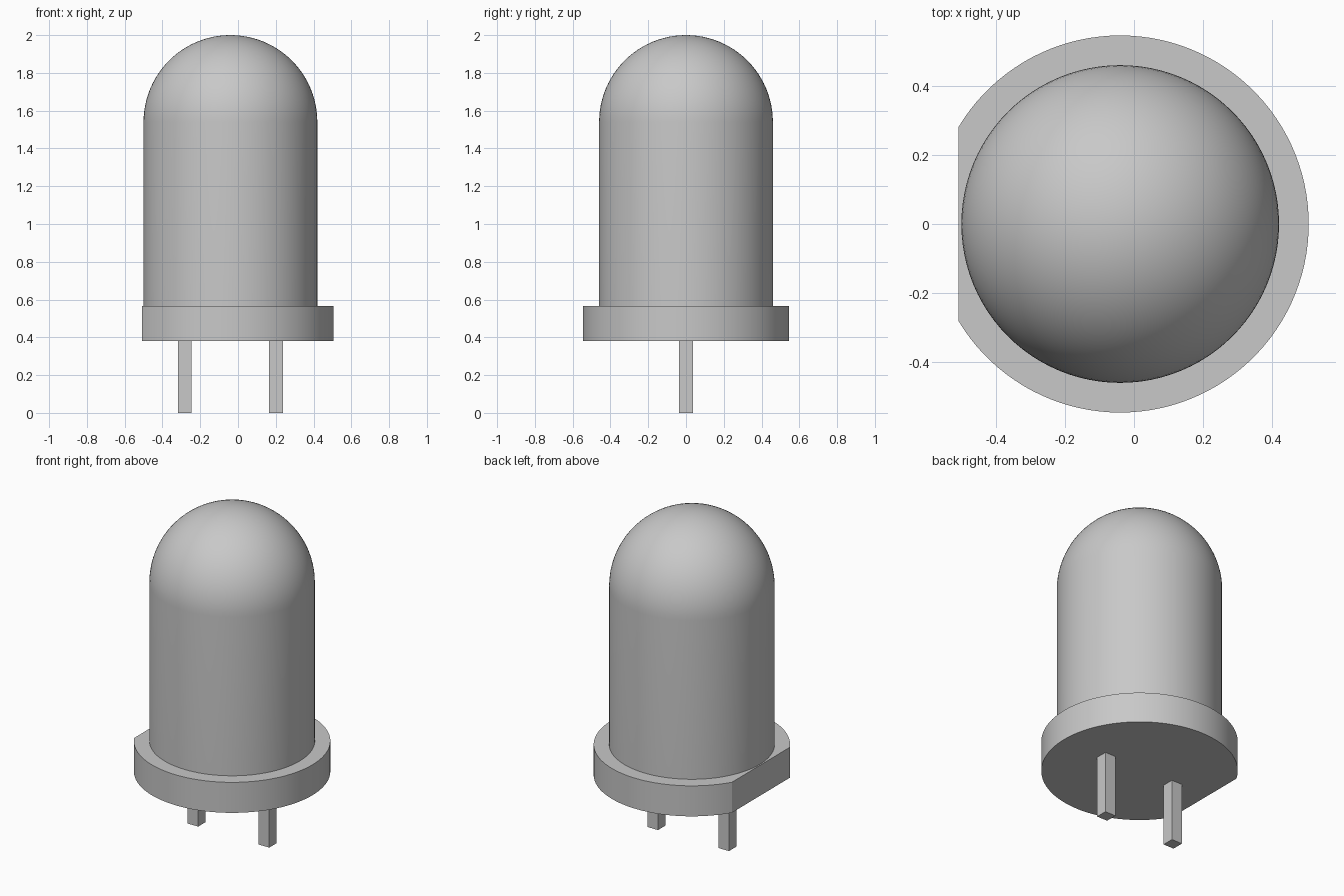
import bpy, bmesh, math

cube = bpy.data.objects.get("Cube")
if cube:
    bpy.data.objects.remove(cube, do_unlink=True)

CX = -0.04                      # axis of the round parts
BULB_R, FLANGE_R = 0.46, 0.546
FLAT_X = -0.508                 # flat cut on the flange rim
PIN_TOP, FLANGE_TOP, TOP = 0.38, 0.567, 2.0
SEGMENTS = 96

grey = bpy.data.materials.new("light grey")
grey.use_nodes = True
colour = (0.58, 0.58, 0.58, 1)
grey.diffuse_color = colour
grey.node_tree.nodes["Principled BSDF"].inputs["Base Color"].default_value = colour


def add_object(name, bm, smooth=False):
    bmesh.ops.recalc_face_normals(bm, faces=bm.faces)
    mesh = bpy.data.meshes.new(name)
    bm.to_mesh(mesh)
    bm.free()
    mesh.materials.append(grey)
    obj = bpy.data.objects.new(name, mesh)
    bpy.context.collection.objects.link(obj)
    if smooth:
        bpy.ops.object.select_all(action="DESELECT")
        obj.select_set(True)
        bpy.context.view_layer.objects.active = obj
        bpy.ops.object.shade_smooth_by_angle(angle=math.radians(30))
    return obj


# Bulb: straight wall and hemispherical dome, spun round the axis
bm = bmesh.new()
dome_z = TOP - BULB_R
steps = 24
profile = [(0, FLANGE_TOP), (BULB_R, FLANGE_TOP)]
for i in range(steps + 1):
    a = math.pi / 2 * i / steps
    profile.append((BULB_R * math.cos(a), dome_z + BULB_R * math.sin(a)))
verts = [bm.verts.new((CX + r, 0, z)) for r, z in profile]
edges = [bm.edges.new(pair) for pair in zip(verts, verts[1:])]
bmesh.ops.spin(bm, geom=verts + edges, cent=(CX, 0, 0), axis=(0, 0, 1),
               angle=math.tau, steps=SEGMENTS, use_duplicate=False)
bmesh.ops.remove_doubles(bm, verts=bm.verts, dist=0.0001)
add_object("bulb", bm, smooth=True)

# Flange: disc outline with one flat side, extruded upwards
bm = bmesh.new()
flat_angle = math.acos((FLAT_X - CX) / FLANGE_R)
outline = []
for i in range(SEGMENTS + 1):
    a = flat_angle * (2 * i / SEGMENTS - 1)
    outline.append(bm.verts.new((CX + FLANGE_R * math.cos(a),
                                 FLANGE_R * math.sin(a), PIN_TOP)))
base = bm.faces.new(outline)
extruded = bmesh.ops.extrude_face_region(bm, geom=[base], use_keep_orig=True)
top = [v for v in extruded["geom"] if isinstance(v, bmesh.types.BMVert)]
bmesh.ops.translate(bm, verts=top, vec=(0, 0, FLANGE_TOP - PIN_TOP))
add_object("flange", bm, smooth=True)

# Pins: two square legs under the flange
for side, name in ((-1, "right_pin"), (1, "left_pin")):
    bm = bmesh.new()
    bmesh.ops.create_cube(bm, size=1)
    bmesh.ops.scale(bm, verts=bm.verts, vec=(0.072, 0.072, PIN_TOP))
    bmesh.ops.translate(bm, verts=bm.verts,
                        vec=(CX + side * 0.241, 0, PIN_TOP / 2))
    add_object(name, bm)
